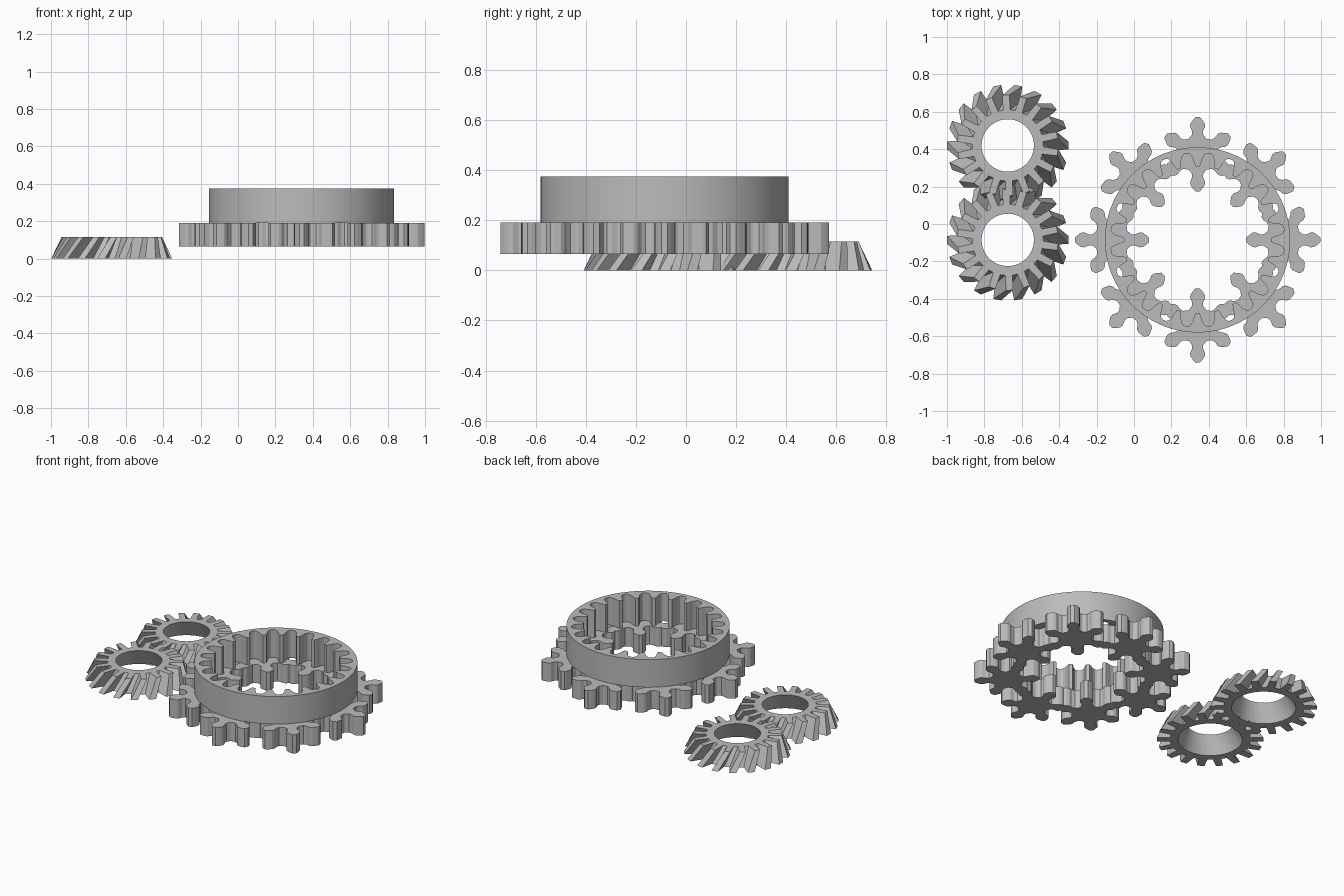
import bpy, bmesh
from math import cos, sin, pi, radians, hypot, atan2

if "Cube" in bpy.data.objects:
    bpy.data.objects.remove(bpy.data.objects["Cube"])

steel = bpy.data.materials.new("steel_grey")
steel.diffuse_color = (0.5, 0.5, 0.5, 1)
steel.use_nodes = True
steel.node_tree.nodes["Principled BSDF"].inputs["Base Color"].default_value = steel.diffuse_color

def finish(name, bm, loc):
    bmesh.ops.recalc_face_normals(bm, faces=bm.faces)
    me = bpy.data.meshes.new(name)
    bm.to_mesh(me)
    bm.free()
    me.materials.append(steel)
    ob = bpy.data.objects.new(name, me)
    ob.location = loc
    bpy.context.collection.objects.link(ob)
    return ob

def polar_ring(bm, pts, z):
    return [bm.verts.new((r * cos(a), r * sin(a), z)) for r, a in pts]

def tube(name, loops, loc):
    """Closed tube: loops are [(points, z)] going round the cross-section."""
    bm = bmesh.new()
    rings = [polar_ring(bm, p, z) for p, z in loops]
    n = len(rings[0])
    for k, a in enumerate(rings):
        b = rings[(k + 1) % len(rings)]
        for i in range(n):
            j = (i + 1) % n
            bm.faces.new((a[i], a[j], b[j], b[i]))
    return finish(name, bm, loc)

def profile(teeth, shape, shift=0, turn=0):
    """Repeat (radius, fraction of pitch) points round a circle."""
    return [(r + shift, turn + 2 * pi * (t + f) / teeth)
            for t in range(teeth) for r, f in shape]

# Two skewed conical gears
TEETH, CONE, SKEW, H = 18, 0.055, radians(12), 0.115
tooth = [(0.245, -0.30), (0.325, -0.19), (0.325, 0.19), (0.245, 0.30)]
bore = [(0.195, f) for r, f in tooth]
for name, y in (("bevel_gear_back", 0.42), ("bevel_gear_front", -0.085)):
    tube(name, [(profile(TEETH, tooth), 0),
                (profile(TEETH, tooth, -CONE, SKEW), H),
                (profile(TEETH, bore, -CONE, SKEW), H),
                (profile(TEETH, bore), 0)], (-0.675, y, 0))

# Ring gear with internal teeth
CX, CY = 0.34, -0.085
inner = [(0.392, -0.1), (0.392, 0.1), (0.41, 0.17), (0.435, 0.22), (0.458, 0.32),
         (0.465, 0.42), (0.465, 0.58), (0.458, 0.68), (0.435, 0.78), (0.41, 0.83)]
rim = [(0.495, f) for r, f in inner]
ring = tube("ring_gear", [(profile(24, rim), 0.19), (profile(24, rim), 0.375),
                          (profile(24, inner), 0.375), (profile(24, inner), 0.19)],
            (CX, CY, 0))

# Eight six-toothed pinions overlapping in a circle
half = [(0.085, 0.045), (0.105, 0.03), (0.125, 0.03), (0.148, 0.04),
        (0.165, 0.038), (0.185, 0.024), (0.198, 0.012)]
side = [(hypot(x, w), atan2(w, x)) for x, w in half]
tooth6 = [(r, -a) for r, a in side] + [(r, a) for r, a in reversed(side)]
for k in range(8):
    ang = k * pi / 4
    pts = [(r, a + t * pi / 3 + ang) for t in range(6) for r, a in tooth6]
    bm = bmesh.new()
    low, high = polar_ring(bm, pts, 0.065), polar_ring(bm, pts, 0.19)
    bm.faces.new(low[::-1])
    bm.faces.new(high)
    for i in range(len(pts)):
        j = (i + 1) % len(pts)
        bm.faces.new((low[i], low[j], high[j], high[i]))
    finish("pinion_%d" % (k + 1), bm,
           (CX + 0.458 * cos(ang), CY + 0.458 * sin(ang), 0))
